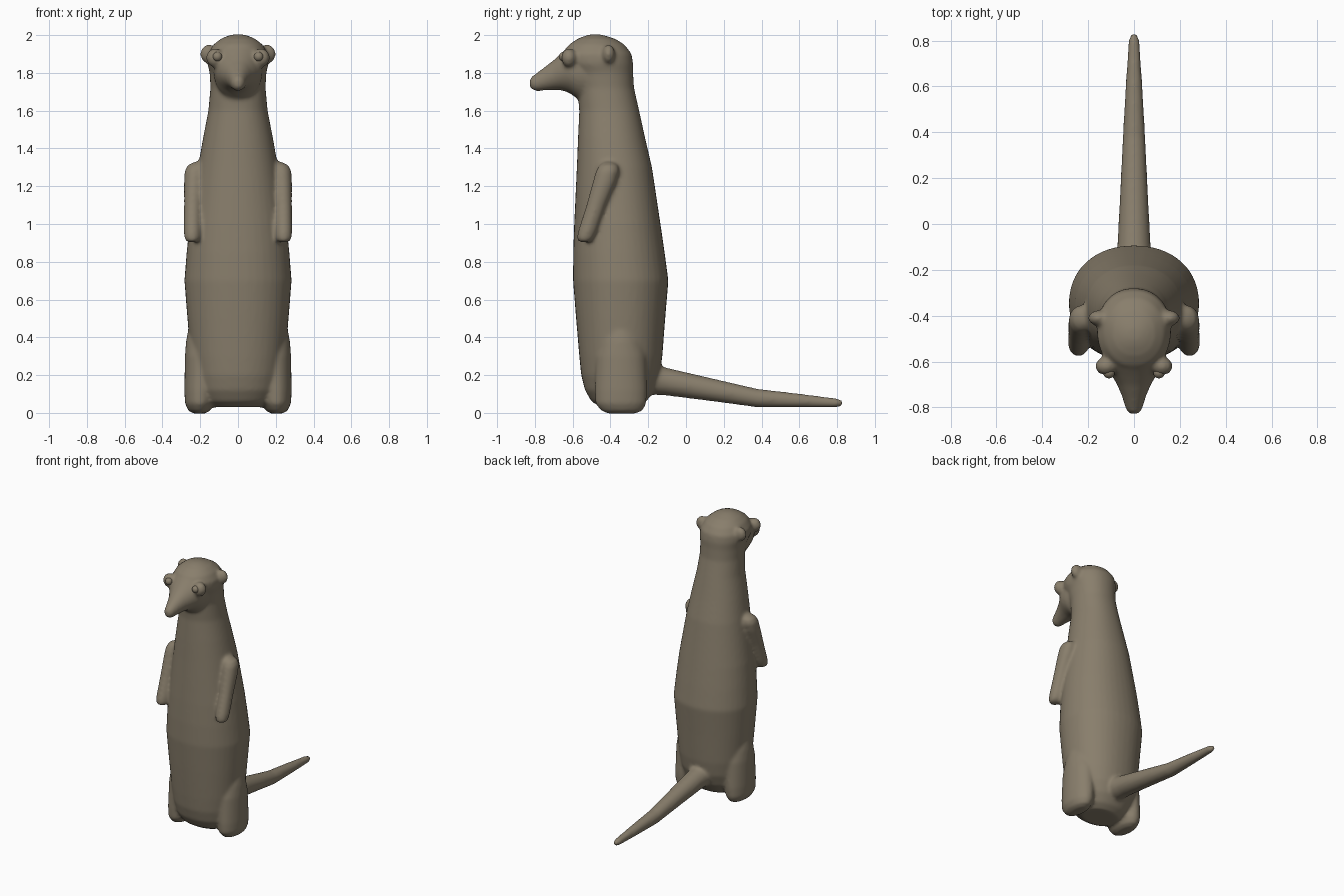
import bpy, bmesh, math
from mathutils import Vector

fur = bpy.data.materials.new("grey brown fur")
fur.diffuse_color = (0.25, 0.21, 0.15, 1)
parts = []


def make_object(name, bm):
    bmesh.ops.recalc_face_normals(bm, faces=bm.faces)
    mesh = bpy.data.meshes.new(name)
    bm.to_mesh(mesh)
    bm.free()
    mesh.materials.append(fur)
    mesh.polygons.foreach_set("use_smooth", [True] * len(mesh.polygons))
    obj = bpy.data.objects.new(name, mesh)
    bpy.context.collection.objects.link(obj)
    return obj


def loft(name, sections, up, sides=40, power=1.0):
    """Closed skin over ellipses: (centre, half width in x, half size along up)."""
    bm = bmesh.new()
    up = Vector(up)
    rings = []
    for c, a, b in sections:
        ring = []
        for i in range(sides):
            t = 2 * math.pi * i / sides
            ct, st = math.cos(t), math.sin(t)
            x = math.copysign(abs(ct) ** power, ct) * a
            v = math.copysign(abs(st) ** power, st) * b
            ring.append(bm.verts.new(Vector(c) + Vector((x, 0, 0)) + up * v))
        rings.append(ring)
    for r, s in zip(rings, rings[1:]):
        for i in range(sides):
            j = (i + 1) % sides
            bm.faces.new((r[i], r[j], s[j], s[i]))
    bm.faces.new(rings[0])
    bm.faces.new(rings[-1])
    return make_object(name, bm)


def ball(name, centre, size):
    bm = bmesh.new()
    bmesh.ops.create_uvsphere(bm, u_segments=24, v_segments=16, radius=1)
    for v in bm.verts:
        v.co = Vector([c + s * k for c, s, k in zip(centre, size, v.co)])
    return make_object(name, bm)


# Body, neck and skull: z, front y, back y, half width
body = [(0.03, -0.45, -0.25, 0.13), (0.06, -0.50, -0.21, 0.18),
        (0.12, -0.535, -0.17, 0.215), (0.2, -0.555, -0.14, 0.235),
        (0.3, -0.565, -0.125, 0.25), (0.5, -0.582, -0.11, 0.268),
        (0.7, -0.598, -0.093, 0.284), (0.85, -0.597, -0.113, 0.272),
        (1.0, -0.592, -0.135, 0.257), (1.3, -0.578, -0.18, 0.212),
        (1.45, -0.572, -0.215, 0.186), (1.6, -0.565, -0.248, 0.157),
        (1.72, -0.575, -0.275, 0.146), (1.8, -0.60, -0.28, 0.15),
        (1.85, -0.64, -0.28, 0.162), (1.9, -0.65, -0.288, 0.16),
        (1.95, -0.62, -0.325, 0.13), (1.98, -0.575, -0.375, 0.092),
        (1.998, -0.53, -0.43, 0.05), (2.004, -0.50, -0.46, 0.02)]
parts.append(loft("body", [((0, (f + b) / 2, z), w, (b - f) / 2)
                           for z, f, b, w in body], (0, 1, 0), power=0.93))

# Snout: y, low z, high z, half width
snout = [(-0.45, 1.64, 1.96, 0.13), (-0.57, 1.66, 1.965, 0.13),
         (-0.62, 1.695, 1.945, 0.122), (-0.66, 1.708, 1.905, 0.098),
         (-0.70, 1.71, 1.868, 0.074), (-0.75, 1.707, 1.83, 0.053),
         (-0.79, 1.703, 1.80, 0.041), (-0.815, 1.71, 1.782, 0.032),
         (-0.828, 1.728, 1.765, 0.018)]
parts.append(loft("snout", [((0, y, (l + h) / 2), w, (h - l) / 2)
                            for y, l, h, w in snout], (0, 0, 1)))

# Tail
tail = [(-0.25, 0.18, 0.08), (-0.17, 0.178, 0.082), (-0.1, 0.165, 0.073),
        (0.15, 0.12, 0.06), (0.38, 0.078, 0.049), (0.6, 0.065, 0.037),
        (0.8, 0.053, 0.024), (0.828, 0.051, 0.014)]
parts.append(loft("tail", [((0, y, z), r, r) for y, z, r in tail], (0, 0, 1)))

for side, s in (("left", 1), ("right", -1)):
    # Hind leg: z, x, y, half width, half depth
    leg = [(-0.004, 0.205, -0.34, 0.03, 0.07), (0.012, 0.205, -0.34, 0.058, 0.11),
           (0.05, 0.203, -0.345, 0.078, 0.135), (0.12, 0.2, -0.345, 0.084, 0.138),
           (0.3, 0.19, -0.345, 0.091, 0.132), (0.38, 0.18, -0.345, 0.095, 0.115),
           (0.46, 0.16, -0.345, 0.1, 0.09)]
    parts.append(loft(side + "_hind_leg", [((s * x, y, z), a, b)
                                           for z, x, y, a, b in leg], (0, 1, 0)))
    # Arm
    arm = [(0.903, 0.242, -0.54, 0.025, 0.025), (0.92, 0.242, -0.535, 0.042, 0.043),
           (0.96, 0.242, -0.522, 0.045, 0.05), (1.1, 0.24, -0.475, 0.046, 0.052),
           (1.22, 0.235, -0.432, 0.051, 0.062), (1.28, 0.23, -0.415, 0.053, 0.062),
           (1.31, 0.222, -0.41, 0.046, 0.05), (1.33, 0.21, -0.41, 0.02, 0.025)]
    parts.append(loft(side + "_arm", [((s * x, y, z), a, b)
                                      for z, x, y, a, b in arm], (0, 1, 0)))
    # Ear and brow bump
    parts.append(ball(side + "_ear", (s * 0.155, -0.41, 1.9), (0.045, 0.034, 0.05)))
    parts.append(ball(side + "_brow", (s * 0.122, -0.62, 1.88), (0.047, 0.04, 0.05)))
    # Eye
    ball(side + "_eye", (s * 0.109, -0.648, 1.886), (0.025, 0.025, 0.025))

# Merge everything but the eyes into one softly blended skin
bpy.ops.object.select_all(action='DESELECT')
for p in parts:
    p.select_set(True)
bpy.context.view_layer.objects.active = parts[0]
bpy.ops.object.join()
skin = bpy.context.view_layer.objects.active
skin.name = "body_skin"
rm = skin.modifiers.new("blend", 'REMESH')
rm.mode = 'VOXEL'
rm.voxel_size = 0.011
rm.use_smooth_shade = True
sm = skin.modifiers.new("soften", 'SMOOTH')
sm.factor = 0.5
sm.iterations = 7
